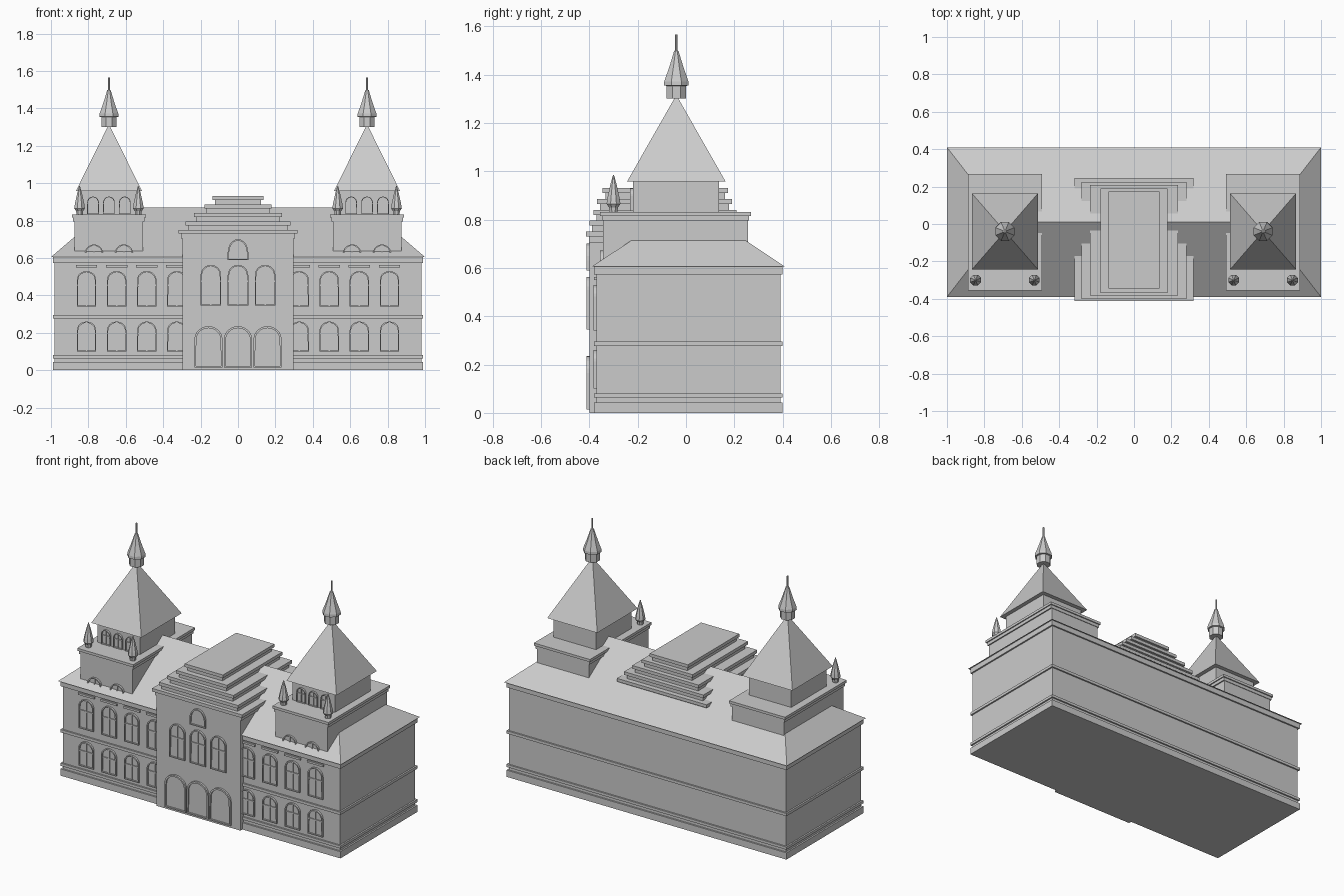
import bpy, bmesh, math

cube = bpy.data.objects.get("Cube")
if cube:
    bpy.data.objects.remove(cube, do_unlink=True)

stone = bpy.data.materials.new("grey stone")
stone.use_nodes = True
GREY = (0.6, 0.6, 0.6, 1)
stone.diffuse_color = GREY
stone.node_tree.nodes["Principled BSDF"].inputs["Base Color"].default_value = GREY


def finish(name, bm):
    bmesh.ops.recalc_face_normals(bm, faces=bm.faces)
    mesh = bpy.data.meshes.new(name)
    bm.to_mesh(mesh)
    bm.free()
    mesh.materials.append(stone)
    obj = bpy.data.objects.new(name, mesh)
    bpy.context.collection.objects.link(obj)
    return obj


def add_box(bm, x0, x1, y0, y1, z0, z1):
    verts = bmesh.ops.create_cube(bm, size=1)["verts"]
    for v in verts:
        v.co.x = x1 if v.co.x > 0 else x0
        v.co.y = y1 if v.co.y > 0 else y0
        v.co.z = z1 if v.co.z > 0 else z0


def box(name, *extent):
    bm = bmesh.new()
    add_box(bm, *extent)
    return finish(name, bm)


def stepped_block(name, cx, half, y0, y1, z0, z1, lip=0.012, share=0.45):
    """Slab with a projecting lip along its top edge."""
    bm = bmesh.new()
    zm = z1 - (z1 - z0) * share
    add_box(bm, cx - half + lip, cx + half - lip, y0 + lip, y1 - lip, z0, zm)
    add_box(bm, cx - half, cx + half, y0, y1, zm, z1)
    return finish(name, bm)


def roof(name, cx, cy, hx, hy, z0, z1, ridge):
    """Hipped roof; a zero ridge makes a pyramid."""
    bm = bmesh.new()
    base = [bm.verts.new((cx + sx * hx, cy + sy * hy, z0))
            for sx, sy in ((-1, -1), (1, -1), (1, 1), (-1, 1))]
    a = bm.verts.new((cx - ridge, cy, z1))
    b = bm.verts.new((cx + ridge, cy, z1)) if ridge else a
    bm.faces.new(base)
    for loop in ((base[0], base[1], b, a), (base[1], base[2], b),
                 (base[2], base[3], a, b), (base[3], base[0], a)):
        bm.faces.new(list(dict.fromkeys(loop)))
    return finish(name, bm)


def lathe(name, cx, cy, profile, sides=8):
    bm = bmesh.new()
    rings = []
    for r, z in profile:
        angles = [2 * math.pi * (i + 0.5) / sides for i in range(sides)]
        rings.append([bm.verts.new((cx + r * math.cos(t), cy + r * math.sin(t), z))
                      for t in angles])
    for low, high in zip(rings, rings[1:]):
        for i in range(sides):
            j = (i + 1) % sides
            bm.faces.new((low[i], low[j], high[j], high[i]))
    bm.faces.new(rings[0])
    bm.faces.new(rings[-1])
    return finish(name, bm)


def arch(name, cx, wall, half, z0, z1, rise, depth=0.012, bars=True):
    """Raised arched frame with a sunken pane and optional glazing bars."""
    bm = bmesh.new()
    pts = [(cx - half, z0), (cx + half, z0)]
    pts += [(cx + half * math.cos(math.pi * i / 12),
             z1 - rise + rise * math.sin(math.pi * i / 12)) for i in range(13)]
    face = bm.faces.new([bm.verts.new((x, wall, z)) for x, z in pts])
    top = bmesh.ops.extrude_face_region(bm, geom=[face])["geom"]
    for v in top:
        if isinstance(v, bmesh.types.BMVert):
            v.co.y -= depth
    front = [f for f in top if isinstance(f, bmesh.types.BMFace)]
    bmesh.ops.recalc_face_normals(bm, faces=bm.faces)
    bmesh.ops.inset_region(bm, faces=front, thickness=half * 0.14)
    pane = bmesh.ops.extrude_face_region(bm, geom=front)["geom"]
    for v in pane:
        if isinstance(v, bmesh.types.BMVert):
            v.co.y += depth * 0.8
    bmesh.ops.delete(bm, geom=front, context="FACES_ONLY")
    if bars:
        w = half * 0.07
        y0, y1 = wall - depth * 0.7, wall
        add_box(bm, cx - w, cx + w, y0, y1, z0 + w, z1 - w)
        zc = z0 + (z1 - z0) * 0.6
        add_box(bm, cx - half * 0.9, cx + half * 0.9, y0, y1, zc - w, zc + w)
    return finish(name, bm)


# Main body, string courses and hipped roof
WALL = -0.37
box("main_body", -0.98, 0.98, WALL, 0.39, 0, 0.6)
for name, z0, z1 in (("plinth", 0, 0.043), ("lower_band", 0.063, 0.08),
                     ("middle_band", 0.277, 0.295), ("cornice", 0.572, 0.608)):
    box(name, -0.99, 0.99, WALL - 0.01, 0.4, z0, z1)
roof("main_roof", 0, 0.01, 1, 0.4, 0.605, 0.87, 0.69)

# Central entrance block with stepped parapet
FRONT = -0.4
box("entrance_block", -0.297, 0.297, FRONT, 0.2, 0, 0.71)
tiers = ((0.318, -0.413, 0.245), (0.28, -0.4, 0.225), (0.235, -0.382, 0.208),
         (0.18, -0.368, 0.19), (0.135, -0.345, 0.174))
for i, (half, y0, y1) in enumerate(tiers):
    z = 0.705 + 0.045 * i
    stepped_block(f"parapet_step_{i + 1}", 0, half, y0, y1, z, z + 0.045)

# Entrance doors and windows
for i in (-1, 0, 1):
    arch("entrance_door", i * 0.158, FRONT, 0.075, 0.015, 0.235, 0.07, bars=False)
    arch("hall_window", i * 0.145, FRONT, 0.055, 0.345, 0.563, 0.055)
arch("gable_window", 0, FRONT, 0.055, 0.59, 0.7, 0.07, bars=False)

# Matching wings and corner towers
for side, s in (("right", -1), ("left", 1)):
    for i in range(4):
        x = s * (0.327 + 0.161 * i)
        arch(f"{side}_lower_window", x, WALL, 0.052, 0.1, 0.26, 0.048)
        arch(f"{side}_upper_window", x, WALL, 0.052, 0.34, 0.53, 0.048)
        box(f"{side}_lintel", x - 0.057, x + 0.057, WALL - 0.01, WALL, 0.55, 0.563)

    c = s * 0.69
    box(f"{side}_tower_base", c - 0.183, c + 0.183, -0.343, 0.257, 0.5, 0.8)
    stepped_block(f"{side}_tower_cornice", c, 0.198, -0.355, 0.268, 0.795, 0.832, 0.007)
    box(f"{side}_tower_lantern", c - 0.15, c + 0.15, -0.22, 0.137, 0.83, 0.96)
    roof(f"{side}_tower_roof", c, -0.04, 0.177, 0.204, 0.957, 1.315, 0)
    for i in (-1, 1):
        arch(f"{side}_tower_window", c + i * 0.08, -0.343, 0.048, 0.56, 0.672, 0.045)
        lathe(f"{side}_corner_turret", c + i * 0.157, -0.3,
              ((0.018, 0.83), (0.02, 0.85), (0.031, 0.865), (0.027, 0.89),
               (0.014, 0.945), (0.002, 0.985)))
    for i in (-1, 0, 1):
        arch(f"{side}_lantern_window", c + i * 0.085, -0.22, 0.031, 0.835, 0.928, 0.031)

    # Finial with collar, cap and needle
    lathe(f"{side}_finial", c, -0.04,
          ((0.044, 1.3), (0.044, 1.353), (0.055, 1.355), (0.054, 1.372),
           (0.032, 1.43), (0.01, 1.497), (0.005, 1.5), (0.005, 1.565)))
